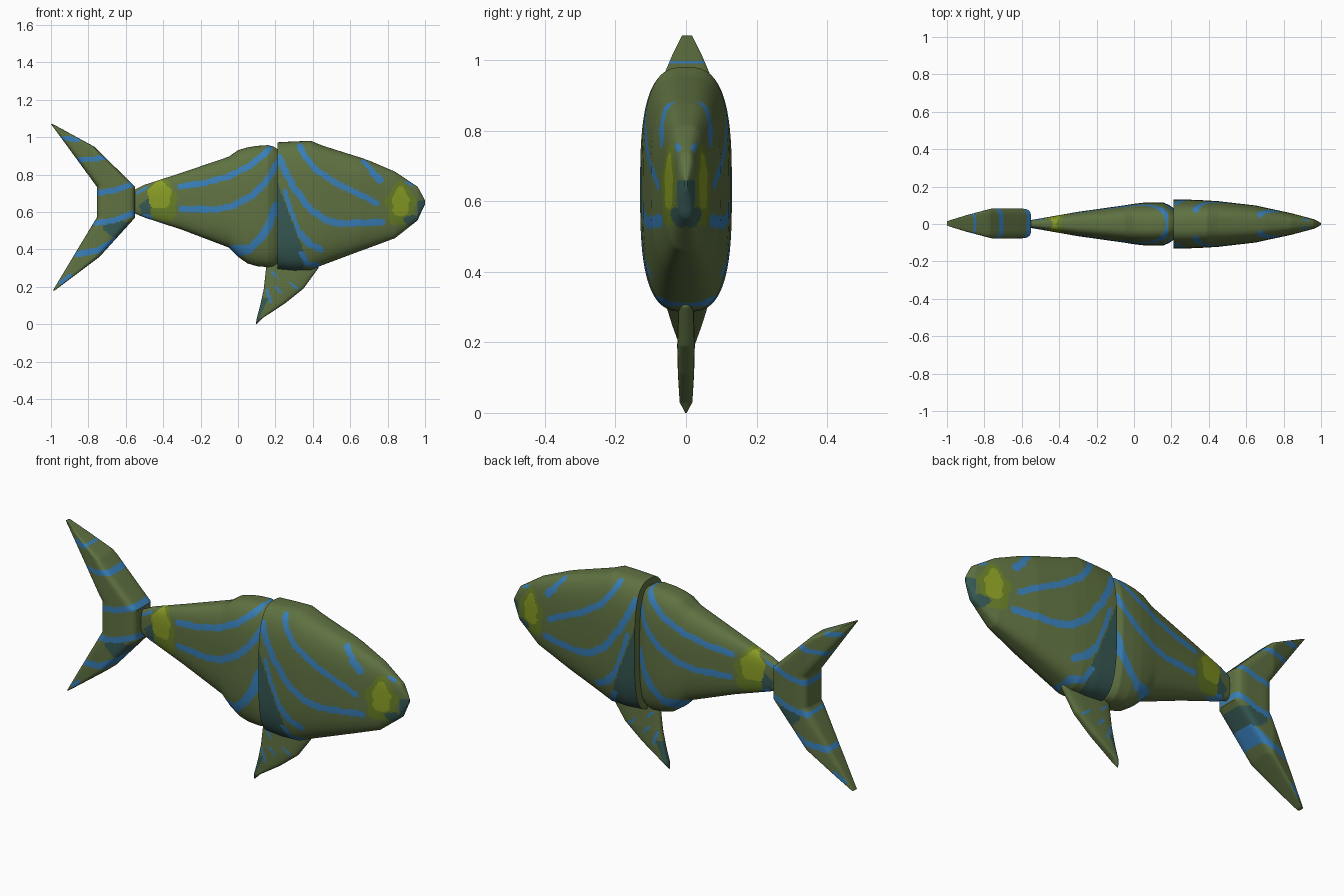
import bpy, bmesh, math

if "Cube" in bpy.data.objects:
    bpy.data.objects.remove(bpy.data.objects["Cube"])


def make_mat(name, rgb):
    m = bpy.data.materials.new(name)
    m.diffuse_color = (*rgb, 1)
    m.use_nodes = True
    m.node_tree.nodes["Principled BSDF"].inputs["Base Color"].default_value = m.diffuse_color
    return m


OLIVE, BLUE, LIME, MOSS, TEAL = range(5)
MATS = [make_mat("olive green", (0.115, 0.168, 0.054)),
        make_mat("stripe blue", (0.04, 0.21, 0.48)),
        make_mat("lime", (0.25, 0.33, 0.018)),
        make_mat("moss", (0.135, 0.21, 0.02)),
        make_mat("dark teal", (0.038, 0.1, 0.088))]


def lerp_row(rows, s):
    for a, b in zip(rows, rows[1:]):
        if s <= b[0]:
            t = (s - a[0]) / (b[0] - a[0])
            return [p + (q - p) * t for p, q in zip(a[1:], b[1:])]
    return rows[-1][1:]


def near_line(x, z, pts, w):
    for (ax, az), (bx, bz) in zip(pts, pts[1:]):
        dx, dz = bx - ax, bz - az
        t = max(0, min(1, ((x - ax) * dx + (z - az) * dz) / (dx * dx + dz * dz)))
        if math.hypot(x - ax - t * dx, z - az - t * dz) < w:
            return True
    return False


def blob(x, z, cx, cz, rx, rz):
    a = math.atan2(z - cz, x - cx)
    return math.hypot((x - cx) / rx, (z - cz) / rz) < 1 + 0.1 * math.sin(5 * a)


def loft(name, axis, rows, rule, n=3, seg=160, step=0.008, width=None, y0=0):
    """Rounded sections along x or z; each row is (position, low, high, half width)."""
    stops = [r[0] for r in rows]
    pos = []
    for a, b in zip(stops, stops[1:]):
        k = max(1, round((b - a) / step))
        pos += [a + (b - a) * i / k for i in range(k)]
    pos.append(stops[-1])
    bm = bmesh.new()
    rings = []
    for s in pos:
        lo, hi, hw = lerp_row(rows, s)
        ring = []
        for j in range(seg):
            a = 2 * math.pi * j / seg
            t = math.sin(a)
            u = (lo + hi) / 2 + (hi - lo) / 2 * t
            y = max(0, 1 - abs(t) ** n) ** (1 / n) * (width(u) if width else hw)
            y = y0 + math.copysign(y, math.cos(a))
            ring.append(bm.verts.new((s, y, u) if axis == "x" else (u, y, s)))
        rings.append(ring)
    for r, q in zip(rings, rings[1:]):
        for j in range(seg):
            k = (j + 1) % seg
            bm.faces.new((r[j], r[k], q[k], q[j]))
    bm.faces.new(rings[0])
    bm.faces.new(rings[-1])
    bmesh.ops.recalc_face_normals(bm, faces=bm.faces)
    for f in bm.faces:
        c = f.calc_center_median()
        f.material_index = rule(c.x, c.z)
    me = bpy.data.meshes.new(name)
    bm.to_mesh(me)
    bm.free()
    for m in MATS:
        me.materials.append(m)
    ob = bpy.data.objects.new(name, me)
    bpy.context.collection.objects.link(ob)
    bpy.ops.object.select_all(action="DESELECT")
    ob.select_set(True)
    bpy.context.view_layer.objects.active = ob
    bpy.ops.object.shade_smooth_by_angle(angle=math.radians(40))
    return ob


# Painted stripes, as lines in side view with a half width
HEAD = [([(.33, .95), (.36, .89), (.41, .83), (.53, .75), (.66, .69), (.74, .645)], .016),
        ([(.22, .89), (.25, .82), (.30, .73), (.38, .62), (.46, .56), (.54, .538), (.77, .545)], .018),
        ([(.25, .72), (.28, .62), (.33, .49)], .011),
        ([(.33, .49), (.38, .43), (.44, .40)], .018),
        ([(.34, .38), (.37, .32), (.43, .315)], .014),
        ([(.67, .87), (.72, .82)], .012), ([(.72, .81), (.76, .77)], .018),
        ([(.90, .76), (.93, .745)], .007)]
REAR = [([(-.31, .735), (-.17, .757), (-.05, .79), (.06, .845), (.13, .90), (.17, .94)], .016),
        ([(-.30, .617), (-.12, .612), (-.02, .635), (.08, .69), (.15, .76), (.21, .86)], .017),
        ([(0, .38), (.06, .40), (.13, .47), (.17, .54), (.20, .63)], .022),
        ([(-.03, .40), (.06, .40)], .024),
        ([(-.50, .578), (-.41, .555)], .012),
        ([(-.54, .70), (-.49, .73)], .007)]
TAIL = [([(-.93, .995), (-.86, .985)], .013),
        ([(-.88, .875), (-.71, .89)], .013),
        ([(-.76, .70), (-.66, .715), (-.54, .755)], .015),
        ([(-.76, .54), (-.66, .555), (-.54, .60)], .015),
        ([(-.86, .375), (-.75, .395), (-.60, .475)], .017),
        ([(-.95, .22), (-.90, .26)], .010)]
FIN = [([(.155, .18), (.175, .12)], .008), ([(.20, .20), (.23, .17)], .006),
       ([(.18, .28), (.21, .25)], .006), ([(.28, .22), (.32, .19)], .006)]


def striped(lines, x, z):
    return any(near_line(x, z, p, w) for p, w in lines)


def head_paint(x, z):
    if x < .2101:
        return OLIVE
    if blob(x, z, .87, .65, .045, .08):
        return LIME
    if x > .96 and .55 < z < .66 or blob(x, z, .935, .555, .05, .028):
        return TEAL
    if blob(x, z, .87, .635, .08, .115):
        return MOSS
    if striped(HEAD, x, z):
        return BLUE
    return TEAL if z < .75 and x < min(.225 + (.72 - z) * .38, .35) else OLIVE


def rear_paint(x, z):
    if blob(x, z, -.42, .69, .062, .075):
        return LIME
    if blob(x, z, -.40, .655, .072, .115):
        return MOSS
    if striped(REAR, x, z):
        return BLUE
    return TEAL if blob(x, z, -.48, .62, .045, .045) else OLIVE


def tail_paint(x, z):
    if striped(TAIL, x, z):
        return BLUE
    return TEAL if blob(x, z, -.635, .51, .085, .045) else OLIVE


def fin_paint(x, z):
    if striped(FIN, x, z):
        return BLUE
    return TEAL if z < .14 and x < .10 + z * .45 else OLIVE


# Front half of the body, with a flat rear rim at the joint
loft("head", "x", [(.21, .295, .972, .13), (.30, .287, .977, .13), (.39, .29, .98, .126),
                   (.45, .315, .955, .122), (.65, .39, .892, .099), (.70, .408, .875, .088),
                   (.84, .46, .815, .058), (.96, .555, .735, .026), (.985, .61, .69, .014),
                   (1.0, .64, .66, .004)], head_paint)

# Rear half of the body, tapering to the tail
loft("rear_body", "x", [(-.56, .595, .715, .02), (-.50, .57, .745, .03), (-.30, .505, .81, .065),
                        (-.05, .41, .895, .10), (0, .36, .93, .108), (.05, .325, .945, .114),
                        (.10, .31, .953, .116), (.16, .305, .957, .114), (.19, .31, .95, .10),
                        (.22, .33, .93, .08)], rear_paint)

# Forked tail, a thick plate that thins towards the tips
thin = [(-1.0, .012), (-.90, .043), (-.76, .08), (-.54, .08)]
loft("tail_fin", "z", [(.18, -.99, -.98, 0), (.36, -.882, -.74, 0), (.57, -.755, -.55, 0),
                       (.735, -.755, -.55, 0), (.95, -.912, -.77, 0), (1.07, -1.0, -.99, 0)],
     tail_paint, n=5, seg=96, width=lambda x: lerp_row(thin, x)[0], y0=.003)

# Single swept fin under the belly
loft("belly_fin", "z", [(0, .095, .10, .002), (.03, .10, .128, .018), (.11, .121, .25, .023),
                        (.19, .138, .35, .025), (.30, .15, .43, .022), (.34, .155, .43, .02)],
     fin_paint, seg=96, step=.005)
